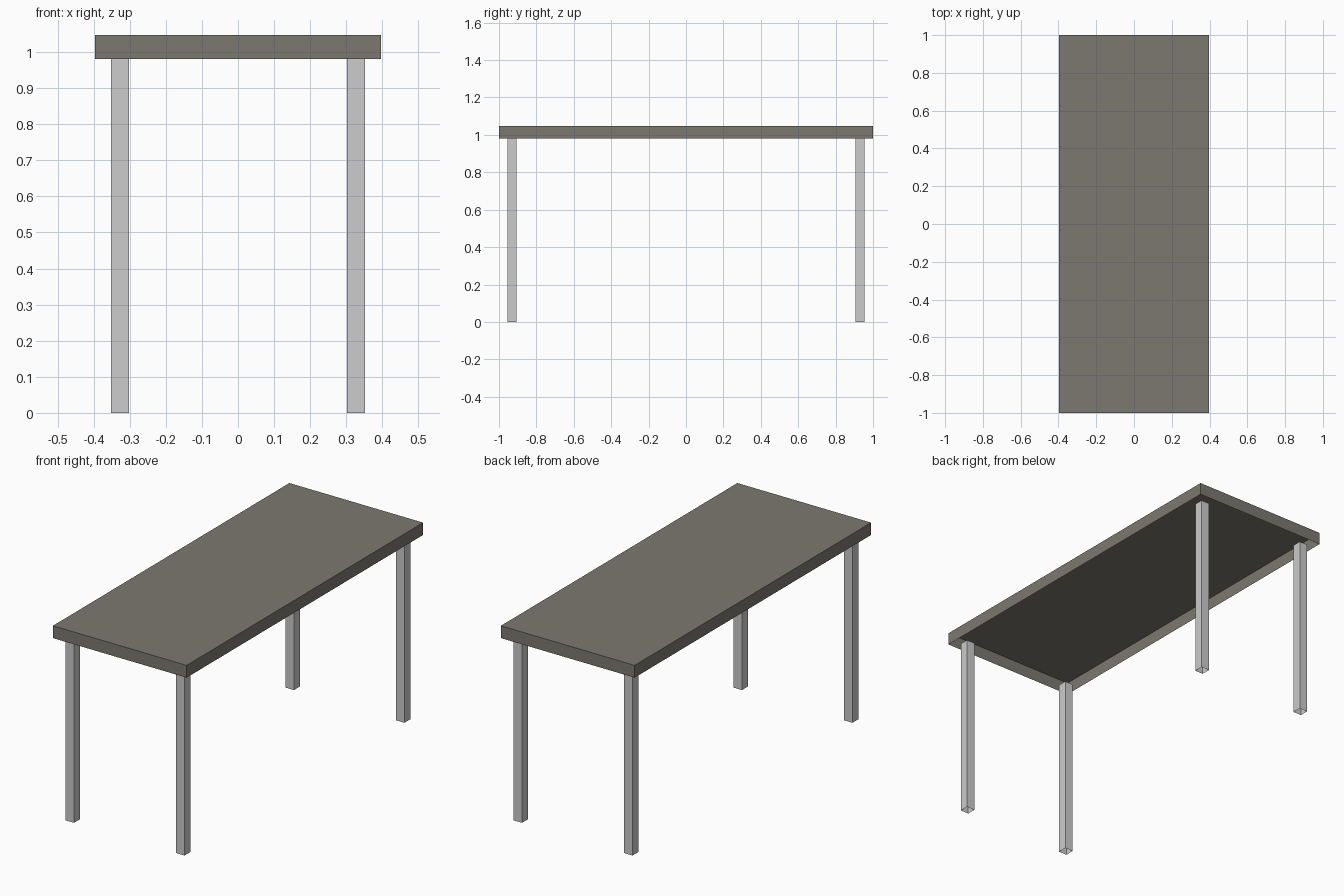
import bpy, bmesh

if "Cube" in bpy.data.objects:
    bpy.data.objects.remove(bpy.data.objects["Cube"])


def material(name, rgb):
    m = bpy.data.materials.new(name)
    m.diffuse_color = (*rgb, 1.0)
    m.use_nodes = True
    m.node_tree.nodes["Principled BSDF"].inputs["Base Color"].default_value = m.diffuse_color
    return m


def open_box(name, lo, hi, mat, open_top=False, open_bottom=False):
    """Box between two corners, optionally without its horizontal faces."""
    bm = bmesh.new()
    bmesh.ops.create_cube(bm, size=1.0)
    for v in bm.verts:
        v.co = [(a + b) / 2 + c * (b - a) for a, b, c in zip(lo, hi, v.co)]
    bm.normal_update()
    drop = [f for f in bm.faces
            if (open_top and f.normal.z > 0.5) or (open_bottom and f.normal.z < -0.5)]
    if drop:
        bmesh.ops.delete(bm, geom=drop, context='FACES')
    mesh = bpy.data.meshes.new(name)
    bm.to_mesh(mesh)
    bm.free()
    mesh.materials.append(mat)
    obj = bpy.data.objects.new(name, mesh)
    bpy.context.collection.objects.link(obj)
    return obj


slate = material("warm dark grey", (0.202, 0.190, 0.164))
steel = material("light grey", (0.604, 0.604, 0.604))

LEG_H, TOP_Z = 0.981, 1.047

# Table top: a shallow tray, open underneath
open_box("table_top", (-0.396, -1.0, LEG_H), (0.396, 1.0, TOP_Z), slate, open_bottom=True)

# Four square tube legs, open at both ends
for sx, side in ((-1, "left"), (1, "right")):
    for sy, end in ((-1, "front"), (1, "back")):
        cx, cy, h = sx * 0.327, sy * 0.930, 0.0247
        open_box(f"{end}_{side}_leg", (cx - h, cy - h, 0.0), (cx + h, cy + h, LEG_H),
                 steel, open_top=True, open_bottom=True)
